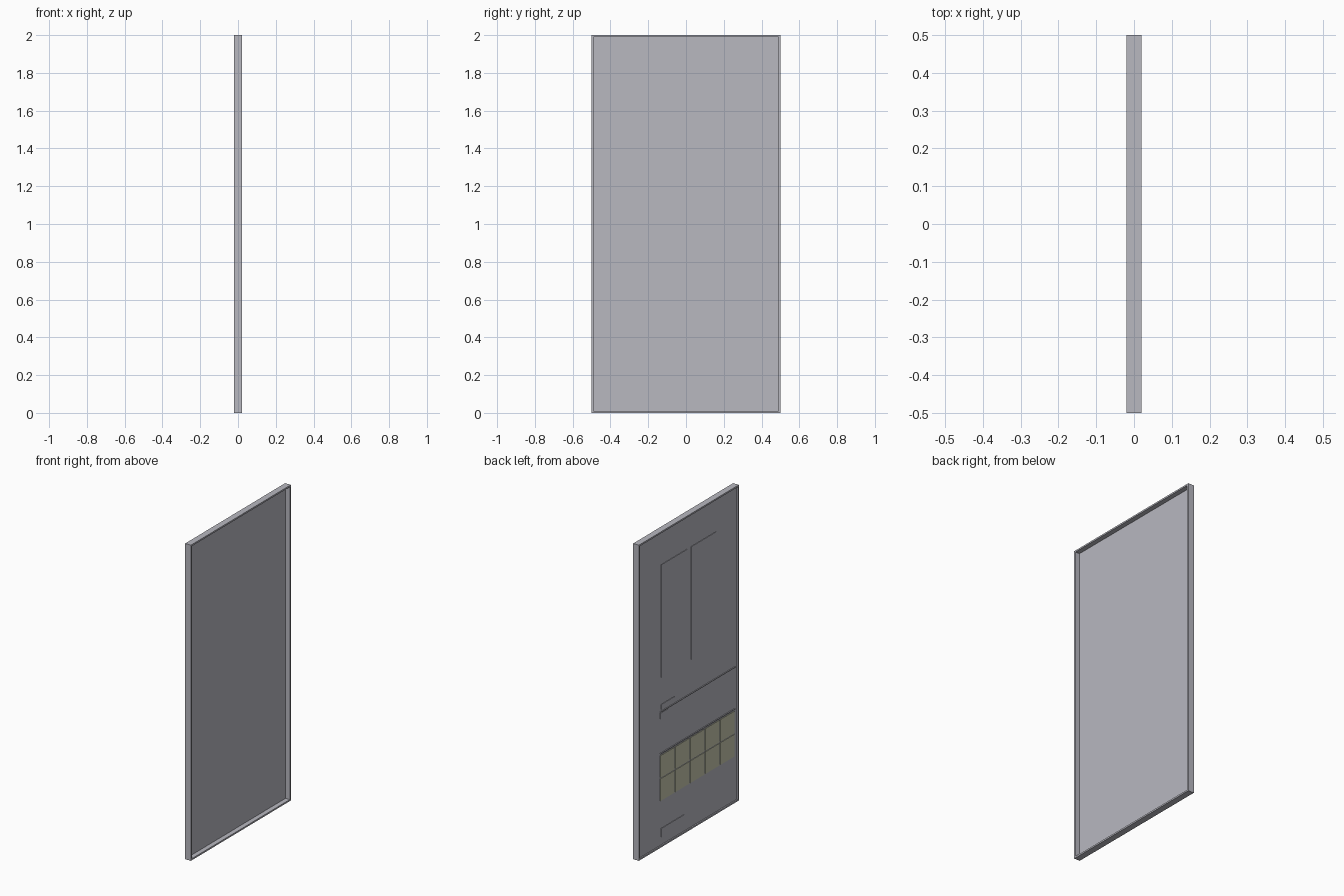
import bpy
import bmesh
from mathutils import Vector

cube = bpy.data.objects.get("Cube")
if cube:
    bpy.data.objects.remove(cube, do_unlink=True)


def material(name, rgb):
    m = bpy.data.materials.new(name)
    m.use_nodes = True
    m.diffuse_color = (*rgb, 1)
    m.node_tree.nodes["Principled BSDF"].inputs["Base Color"].default_value = (*rgb, 1)
    return m


GREY = material("cool grey", (0.48, 0.48, 0.53))
CREAM = material("pale olive", (0.57, 0.58, 0.42))


def boxes(name, mat, extents):
    """One object made of boxes, each (x0, x1, y0, y1, z0, z1)."""
    bm = bmesh.new()
    for x0, x1, y0, y1, z0, z1 in extents:
        verts = bmesh.ops.create_cube(bm, size=1)["verts"]
        bmesh.ops.scale(bm, vec=(x1 - x0, y1 - y0, z1 - z0), verts=verts)
        centre = Vector((x0 + x1, y0 + y1, z0 + z1)) / 2
        bmesh.ops.translate(bm, vec=centre, verts=verts)
    me = bpy.data.meshes.new(name)
    bm.to_mesh(me)
    bm.free()
    me.materials.append(mat)
    ob = bpy.data.objects.new(name, me)
    bpy.context.collection.objects.link(ob)
    return ob


T = 0.01          # rim thickness
D = 0.02          # half depth of the rim
FACE = -0.012     # detailed face of the panel

# Rim: two uprights with a rail between them at top and bottom
boxes("rim", GREY, [
    (-D, D, -0.5, -0.5 + T, 0, 2),
    (-D, D, 0.5 - T, 0.5, 0, 2),
    (-D, D, -0.5 + T, 0.5 - T, 0, T),
    (-D, D, -0.5 + T, 0.5 - T, 2 - T, 2),
])

# Thin panel set inside the rim
boxes("panel", GREY, [(FACE, -0.01, -0.5 + T, 0.5 - T, T, 2 - T)])


def plates(name, mat, rects, thick=0.003):
    return boxes(name, mat, [(FACE - thick, FACE, *r) for r in rects])


# Two tall upper plates
plates("upper_plates", GREY, [(0.01, 0.265, 1.07, 1.785),
                              (-0.28, -0.035, 1.07, 1.785)])

# Thin horizontal ledges
plates("ledges", GREY, [(-0.475, 0.275, 0.853, 0.858),
                        (-0.47, 0.275, 0.589, 0.594)], 0.005)

# Small tabs beside the upper ledge, and the low label plate
plates("small_tabs", GREY, [(0.135, 0.265, 0.867, 0.90),
                            (0.195, 0.275, 0.81, 0.848)])
plates("label_plate", GREY, [(0.04, 0.265, 0.06, 0.115)])

# Two rows of five coloured tiles
plates("tiles", CREAM, [(y - 0.14, y, z, z + 0.14)
                        for z in (0.292, 0.439)
                        for y in (0.275 - 0.15 * i for i in range(5))])
